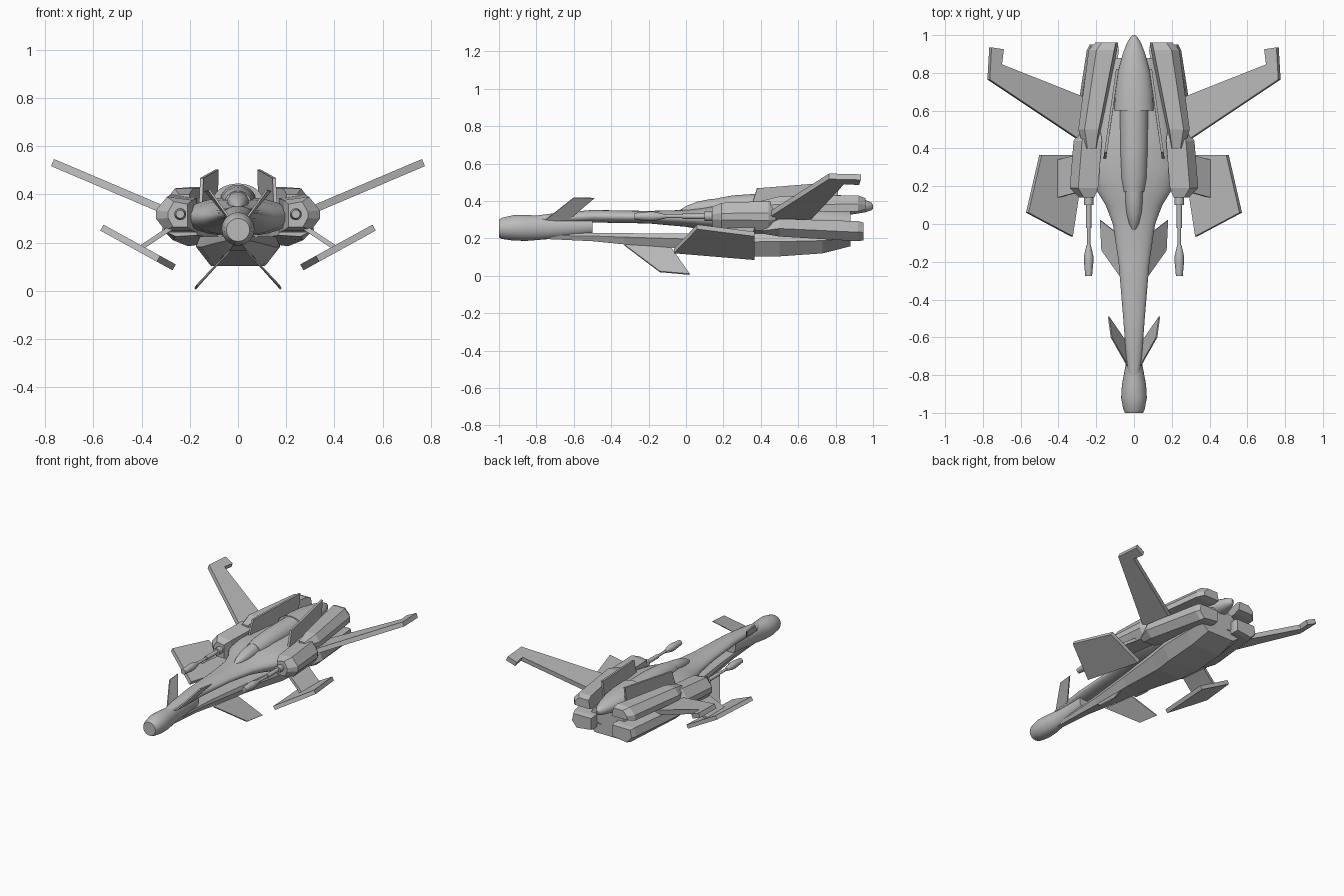
import bpy, bmesh, math
from mathutils import Vector

cube = bpy.data.objects.get("Cube")
if cube:
    bpy.data.objects.remove(cube)

grey = bpy.data.materials.new("hull grey")
grey.use_nodes = True
grey.diffuse_color = (0.5, 0.5, 0.5, 1)
grey.node_tree.nodes["Principled BSDF"].inputs["Base Color"].default_value = (0.5, 0.5, 0.5, 1)


def ring(n):
    return [(math.cos(2 * math.pi * i / n), math.sin(2 * math.pi * i / n)) for i in range(n)]


ROUND = ring(32)
TUBE = ring(12)
KEEL = [(-1, .3), (-.65, -1), (.65, -1), (1, .3), (.9, 1), (-.9, 1)]
POD = [(-1, -1), (.5, -1), (1, -.3), (1, .2), (.4, 1), (-1, .8)]
UPPER = [(-1, -1), (1, -1), (1, -.1), (.45, 1), (-.8, 1)]
LOWER = [(-1, -.7), (.5, -1), (1, -.1), (.85, 1), (-1, 1)]


def finish(name, bm, mirror, smooth):
    bmesh.ops.recalc_face_normals(bm, faces=bm.faces)
    mesh = bpy.data.meshes.new(name)
    bm.to_mesh(mesh)
    bm.free()
    mesh.materials.append(grey)
    ob = bpy.data.objects.new(name, mesh)
    bpy.context.collection.objects.link(ob)
    if mirror:
        ob.modifiers.new("mirror", 'MIRROR')
    if smooth:
        bpy.ops.object.select_all(action='DESELECT')
        ob.select_set(True)
        bpy.context.view_layer.objects.active = ob
        bpy.ops.object.shade_smooth_by_angle(angle=math.radians(35))
    return ob


def loft(name, profile, sections, mirror=False, smooth=False):
    """Skin a profile along y; each section is y, x centre, half width, z low, z high."""
    bm = bmesh.new()
    rings = []
    for y, x, w, lo, hi in sections:
        mid, h = (lo + hi) / 2, (hi - lo) / 2
        rings.append([bm.verts.new((x + u * w, y, mid + v * h)) for u, v in profile])
    n = len(profile)
    for a, b in zip(rings, rings[1:]):
        for i in range(n):
            j = (i + 1) % n
            bm.faces.new((a[i], a[j], b[j], b[i]))
    bm.faces.new(rings[0])
    bm.faces.new(rings[-1])
    return finish(name, bm, mirror, smooth)


def plate(name, points, thickness):
    """A mirrored pair of flat slabs."""
    bm = bmesh.new()
    pts = [Vector(p) for p in points]
    normal = (pts[1] - pts[0]).cross(pts[2] - pts[1]).normalized() * thickness / 2
    top = [bm.verts.new(p + normal) for p in pts]
    low = [bm.verts.new(p - normal) for p in pts]
    bm.faces.new(top)
    bm.faces.new(low[::-1])
    for i in range(len(pts)):
        j = (i + 1) % len(pts)
        bm.faces.new((top[i], low[i], low[j], top[j]))
    return finish(name, bm, True, False)


# Fuselage
loft("nose", ROUND, [(-1, 0, .048, .205, .3), (-.985, 0, .056, .197, .31), (-.92, 0, .068, .188, .325),
                     (-.85, 0, .064, .187, .325), (-.75, 0, .045, .195, .32), (-.6, 0, .042, .21, .32),
                     (-.5, 0, .042, .222, .32)], smooth=True)
loft("upper_hull", ROUND, [(-.82, 0, .025, .28, .32), (-.7, 0, .042, .28, .335), (-.5, 0, .057, .285, .352),
                           (-.2, 0, .082, .28, .347), (0, 0, .112, .262, .352), (.1, 0, .15, .245, .365),
                           (.18, 0, .2, .23, .38), (.3, 0, .23, .225, .39), (.5, 0, .21, .225, .39),
                           (.88, 0, .13, .22, .36)], smooth=True)
loft("lower_hull", KEEL, [(-.82, 0, .02, .2, .225), (-.5, 0, .035, .185, .228), (-.33, 0, .052, .168, .228),
                          (0, 0, .095, .145, .225), (.36, 0, .15, .102, .225), (.5, 0, .175, .104, .225),
                          (.73, 0, .175, .12, .225), (.88, 0, .16, .158, .225)])

# Canopy, spine and tail fairing
loft("canopy", ROUND, [(-.035, 0, .008, .335, .35), (0, 0, .025, .325, .373), (.06, 0, .04, .32, .396),
                       (.13, 0, .046, .32, .41), (.19, 0, .045, .32, .415)], smooth=True)
loft("spine", ROUND, [(.17, 0, .055, .31, .415), (.25, 0, .068, .31, .43), (.4, 0, .073, .31, .44),
                      (.63, 0, .075, .31, .44)], smooth=True)
loft("tail_fairing", ROUND, [(.6, 0, .104, .3, .445), (.7, 0, .1, .305, .442), (.8, 0, .086, .315, .435),
                             (.9, 0, .06, .33, .42), (.96, 0, .037, .34, .405), (.99, 0, .018, .35, .392),
                             (1, 0, .005, .36, .38)], smooth=True)

# Engine pods with split rear slabs
loft("front_pod", POD, [(.14, .25, .04, .265, .37), (.19, .265, .075, .25, .39),
                        (.44, .245, .075, .24, .4), (.48, .235, .06, .26, .38)], mirror=True)
loft("upper_engine_slab", UPPER, [(.4, .23, .035, .36, .4), (.5, .235, .06, .345, .425), (.92, .165, .075, .345, .43),
                                  (.96, .145, .06, .355, .415)], mirror=True)
loft("lower_engine_slab", LOWER, [(.41, .23, .06, .225, .26), (.5, .225, .09, .21, .305),
                                  (.92, .165, .085, .185, .292), (.95, .16, .075, .19, .285)], mirror=True)

# Cannons
def cannon(name, steps):
    loft(name, TUBE, [(y, .24, r, .318 - r, .318 + r) for y, r in steps], mirror=True, smooth=True)


cannon("cannon_mount", [(.1, .025), (.2, .025)])
cannon("cannon_barrel", [(-.15, .009), (-.02, .009), (-.02, .014), (.12, .014)])
cannon("cannon_tip", [(-.275, .018), (-.2, .025), (-.17, .025), (-.11, .011)])

# Swept upper wings with hooked tips
def upper_wing(x, y):
    return (x, y, .345 + .425 * (x - .33))


plate("upper_wing", [upper_wing(x, y) for x, y in
                     [(.2, .385), (.77, .765), (.76, .935), (.695, .925), (.705, .845), (.2, .645)]], .032)


# Lower wings hung on struts
def lower_wing(x, y):
    return (x, y, .262 - .55 * (.565 - x))


plate("lower_wing", [lower_wing(x, y) for x, y in
                     [(.33, -.065), (.565, .06), (.495, .365), (.265, .365)]], .028)
plate("wing_strut", [(.4, .14, .18), (.4, .34, .18), (.25, .38, .28), (.25, .18, .28)], .02)

# Fins
plate("dorsal_fin", [(.155, .345, .36), (.15, .38, .468), (.088, .82, .503), (.09, .8, .36)], .014)
plate("nose_fin", [(.035, -.75, .3), (.12, -.6, .418), (.135, -.49, .415), (.045, -.62, .305)], .008)
plate("belly_fin", [(.035, -.33, .165), (.17, -.14, .022), (.178, .02, .008), (.05, -.08, .15)], .008)
